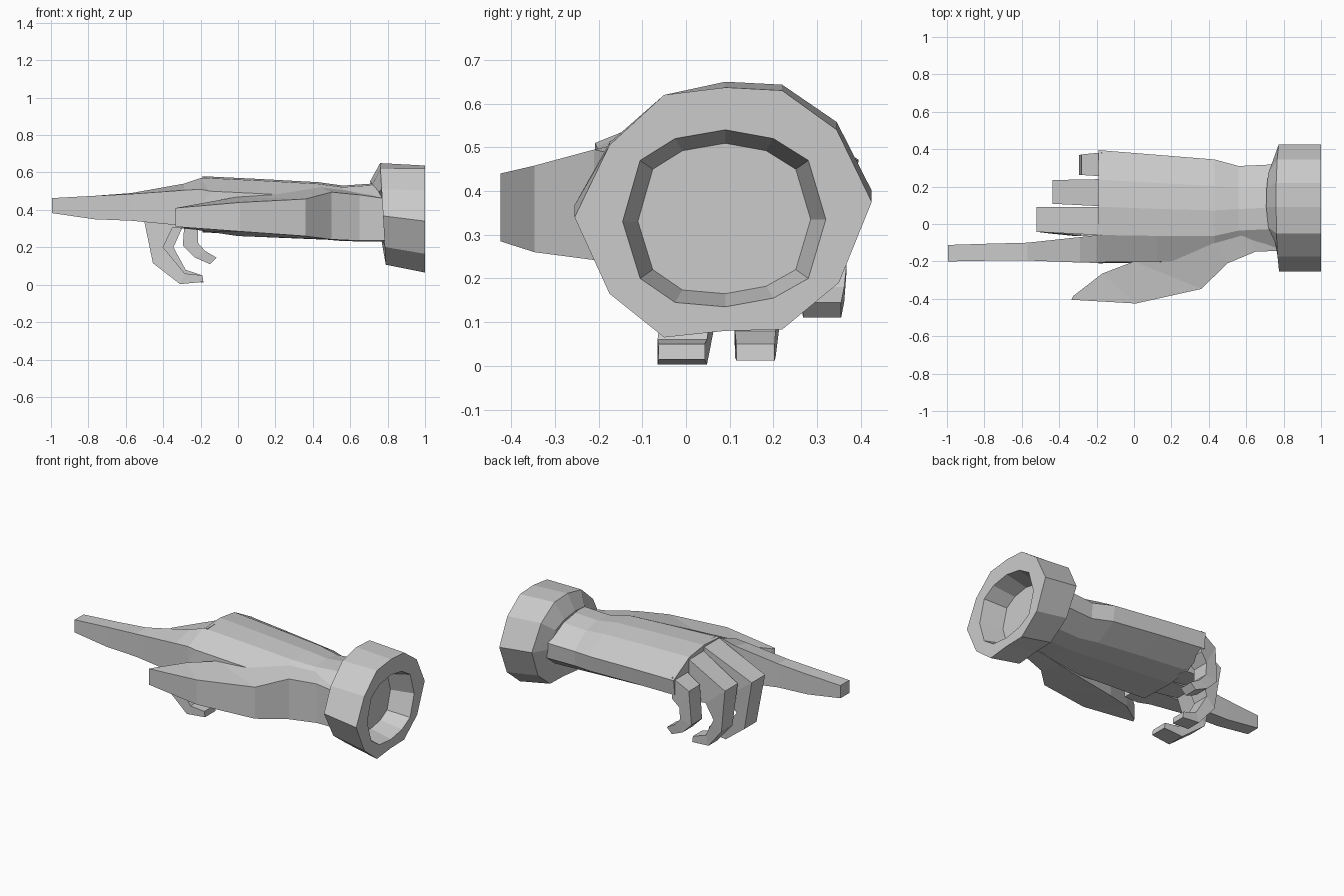
import bpy, bmesh


def loft(name, rings, cap_start=True, cap_end=True):
    """Skin a list of equal-length point rings into a flat-faced solid."""
    bm = bmesh.new()
    vr = [[bm.verts.new(p) for p in r] for r in rings]
    n = len(rings[0])
    for a, b in zip(vr, vr[1:]):
        for i in range(n):
            j = (i + 1) % n
            bm.faces.new((a[i], a[j], b[j], b[i]))
    if cap_start:
        bm.faces.new(vr[0][::-1])
    if cap_end:
        bm.faces.new(vr[-1])
    bmesh.ops.recalc_face_normals(bm, faces=bm.faces)
    me = bpy.data.meshes.new(name)
    bm.to_mesh(me)
    bm.free()
    ob = bpy.data.objects.new(name, me)
    bpy.context.collection.objects.link(ob)
    return ob


# Cuff: twelve-sided collar with a recessed opening
outer = [(-.255, .34), (-.175, .165), (-.05, .065), (.09, .08), (.22, .083), (.35, .19),
         (.425, .375), (.345, .54), (.22, .63), (.09, .637), (-.05, .62), (-.175, .505)]
hole = [(-.145, .33), (-.105, .2), (-.025, .145), (.09, .135), (.2, .155), (.28, .2),
        (.32, .335), (.28, .47), (.2, .52), (.09, .54), (-.025, .52), (-.105, .47)]
floor = [(.088 + (y - .088) * .85, .335 + (z - .335) * .85) for y, z in hole]
back = [(y, .65 - (.637 - z) * .95 - (.014 if y < 0 and z > .4 else 0)) for y, z in outer]
loft("cuff", [
    [(.86, y, z) for y, z in floor],
    [(1.0, y, z) for y, z in hole],
    [(1.0, y, z) for y, z in outer],
    [(.79 - .03 * (z - .11) / .54, y, z) for y, z in back],
    [(.755 - .05 * (z - .23) / .32 + max(0, -y) * .35,
      .088 + (y - .088) * .95, .385 + (z - .335) * .82) for y, z in hole],
])

# Palm and wrist: one cross-section scaled along the arm
profile = [(0, .3), (.01, .74), (.25, .97), (.5, 1), (.74, .93), (1, .64),
           (.98, .32), (.74, .06), (.5, 0), (.12, .02)]
palm = [(-.19, -.21, .395, .28, .58), (.12, -.208, .37, .265, .565),
        (.43, -.2, .345, .245, .548), (.56, -.15, .31, .233, .53),
        (.78, -.14, .32, .23, .545)]
loft("palm", [[(x, y0 + u * (y1 - y0), z0 + v * (z1 - z0)) for u, v in profile]
              for x, y0, y1, z0, z1 in palm])

# Straight index finger: x, y range, bottom, outer top, inner top
index = [(-.1, -.2, -.05, .29, .49, .56), (-.2, -.208, -.06, .295, .51, .57),
         (-.29, -.206, -.07, .315, .505, .54), (-.57, -.195, -.1, .342, .485, .49),
         (-.77, -.196, -.105, .35, .475, .475), (-.995, -.2, -.112, .383, .463, .463)]
loft("index_finger", [[(x, y0, b), (x, y0, to), (x, y1, ti), (x, y1, b)]
                      for x, y0, y1, b, to, ti in index])


# Curled fingers: outer and inner side-view paths with a y range
def curled(name, sections):
    loft(name, [[(xo, y0, zo), (xo, y1, zo), (xi, y1, zi), (xi, y0, zi)]
                for xo, zo, xi, zi, y0, y1 in sections])


curled("middle_finger", [
    (-.17, .575, -.17, .29, -.06, .092), (-.52, .43, -.35, .305, -.042, .09),
    (-.455, .115, -.4, .2, -.05, .07), (-.31, .003, -.285, .06, -.065, .048),
    (-.185, .015, -.19, .05, -.063, .043)])
curled("ring_finger", [
    (-.17, .555, -.17, .29, .095, .24), (-.435, .41, -.3, .3, .108, .235),
    (-.4, .14, -.345, .2, .11, .22), (-.3, .02, -.28, .08, .112, .205),
    (-.185, .012, -.19, .05, .115, .203)])
curled("little_finger", [
    (-.17, .482, -.17, .35, .255, .383), (-.28, .42, -.215, .3, .262, .372),
    (-.295, .21, -.215, .225, .262, .367), (-.23, .145, -.175, .18, .262, .362),
    (-.15, .11, -.115, .145, .268, .355)])

# Thumb: outer xy, inner xy, bottom, outer top, inner top
thumb = [(-.335, -.405, -.325, -.385, .31, .41, .41),
         (.01, -.425, -.17, -.265, .285, .44, .44),
         (.36, -.347, .0, -.2, .26, .458, .47),
         (.5, -.21, .44, -.1, .242, .495, .52),
         (.65, -.148, .62, -.05, .235, .48, .5),
         (.79, -.143, .79, -.05, .235, .46, .48)]
loft("thumb", [[(xo, yo, b), (xo, yo, to), (xi, yi, ti), (xi, yi, b)]
               for xo, yo, xi, yi, b, to, ti in thumb])
